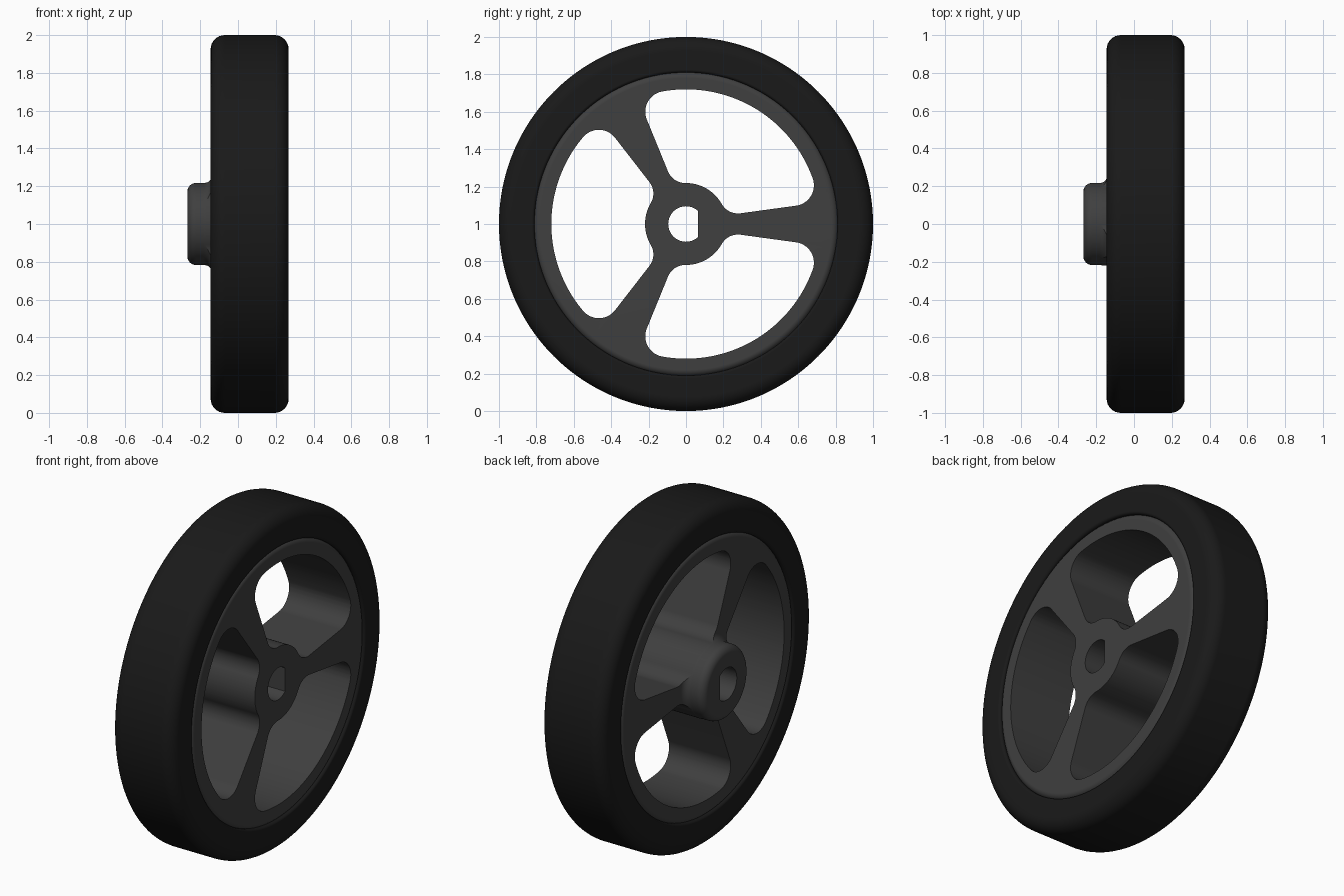
import bpy, bmesh, math
from mathutils import Vector

if "Cube" in bpy.data.objects:
    bpy.data.objects.remove(bpy.data.objects["Cube"])

def material(name, v):
    m = bpy.data.materials.new(name)
    m.diffuse_color = (v, v, v, 1)
    m.use_nodes = True
    m.node_tree.nodes["Principled BSDF"].inputs["Base Color"].default_value = m.diffuse_color
    return m

def add_object(name, bm):
    bmesh.ops.recalc_face_normals(bm, faces=bm.faces[:])
    me = bpy.data.meshes.new(name)
    bm.to_mesh(me)
    bm.free()
    ob = bpy.data.objects.new(name, me)
    ob.location.z = 1
    bpy.context.collection.objects.link(ob)
    return ob

def rounded(corners, steps=8):
    """Closed outline from (a, b, fillet radius) corners."""
    out = []
    n = len(corners)
    for i, (a, b, r) in enumerate(corners):
        p = Vector((a, b))
        if r == 0:
            out.append(p)
            continue
        d0 = (Vector(corners[i - 1][:2]) - p).normalized()
        d1 = (Vector(corners[(i + 1) % n][:2]) - p).normalized()
        # all corners are right angles
        c = p + (d0 + d1) * r
        for k in range(steps + 1):
            t = k / steps * math.pi / 2
            out.append(c - d1 * r * math.cos(t) - d0 * r * math.sin(t))
    return out

def revolve(name, profile, segs=192):
    """Spin a closed (x, radius) profile around the X axis."""
    bm = bmesh.new()
    rings = []
    for i in range(segs):
        t = 2 * math.pi * i / segs
        rings.append([bm.verts.new((x, r * math.cos(t), r * math.sin(t))) for x, r in profile])
    n = len(profile)
    for i in range(segs):
        a, b = rings[i], rings[(i + 1) % segs]
        for j in range(n):
            k = (j + 1) % n
            bm.faces.new((a[j], a[k], b[k], b[j]))
    return add_object(name, bm)

def arc(cx, cy, r, a0, a1, n):
    return [(cx + r * math.cos(a0 + (a1 - a0) * i / n),
             cy + r * math.sin(a0 + (a1 - a0) * i / n)) for i in range(n + 1)]

# Opening between two spokes: half outline, then mirrored about 60 degrees
HUB_R, RIM_R = 0.219, 0.72
SLOPE, OFFSET = 0.137, 0.0173      # spoke edge line
TILT = math.atan(SLOPE)

def fillet_centre(r, dist):
    lo, hi = 0.0, 1.0
    for _ in range(50):
        x = (lo + hi) / 2
        y = OFFSET + SLOPE * x + r / math.cos(TILT)
        lo, hi = (x, hi) if math.hypot(x, y) < dist else (lo, x)
    return x, y

def opening():
    r1, r2 = 0.10, 0.11
    c1, c2 = fillet_centre(r1, HUB_R + r1), fillet_centre(r2, RIM_R - r2)
    a1, a2 = math.atan2(c1[1], c1[0]), math.atan2(c2[1], c2[0])
    mid, line = math.pi / 3, TILT + 1.5 * math.pi
    half = arc(0, 0, HUB_R, mid, a1, 10)[:-1]
    half += arc(*c1, r1, a1 + math.pi, line, 12)
    half += arc(*c2, r2, line, a2 + 2 * math.pi, 16)[:-1]
    half += arc(0, 0, RIM_R, a2, mid, 28)
    c, s = math.cos(2 * mid), math.sin(2 * mid)
    return half + [(c * y + s * z, s * y - c * z) for y, z in half[-2:0:-1]]

def prism(bm, pts, turn=0):
    c, s = math.cos(turn), math.sin(turn)
    f = bm.faces.new([bm.verts.new((-0.5, c * y - s * z, s * y + c * z)) for y, z in pts])
    ext = bmesh.ops.extrude_face_region(bm, geom=[f], use_keep_orig=True)
    bmesh.ops.translate(bm, vec=(1, 0, 0),
                        verts=[v for v in ext["geom"] if isinstance(v, bmesh.types.BMVert)])

# Tyre
tyre = revolve("tyre", rounded([(-0.145, 1, 0.075), (0.268, 1, 0.075),
                                (0.268, 0.81, 0.015), (-0.145, 0.81, 0.015)]))
tyre.data.materials.append(material("rubber", 0.01))

# Wheel body: hub boss, spoke disc and rim in one profile
body = revolve("wheel_body", rounded([
    (-0.268, 0.05, 0), (-0.268, 0.217, 0.045), (-0.142, 0.217, 0.04),
    (-0.142, 0.815, 0.035), (0.264, 0.815, 0.035), (0.264, 0.05, 0)]))
body.data.materials.append(material("dark_plastic", 0.05))

# Cutters: three openings and the D-shaped shaft bore
bm = bmesh.new()
for i in range(3):
    prism(bm, opening(), i * 2 * math.pi / 3)
flat = math.acos(0.065 / 0.095)
prism(bm, arc(0, 0, 0.095, flat, 2 * math.pi - flat, 48))
cutter = add_object("opening_cutter", bm)
cutter.hide_render = True

mod = body.modifiers.new("openings", "BOOLEAN")
mod.operation, mod.solver, mod.object = "DIFFERENCE", "EXACT", cutter
bpy.context.view_layer.objects.active = body
bpy.ops.object.modifier_apply(modifier=mod.name)
bpy.data.objects.remove(cutter)

# Smooth shading with crisp edges
for ob in (tyre, body):
    bpy.ops.object.select_all(action="DESELECT")
    ob.select_set(True)
    bpy.context.view_layer.objects.active = ob
    bpy.ops.object.shade_smooth_by_angle(angle=math.radians(30))
    ob.modifiers.new("weighted_normals", "WEIGHTED_NORMAL").keep_sharp = True
